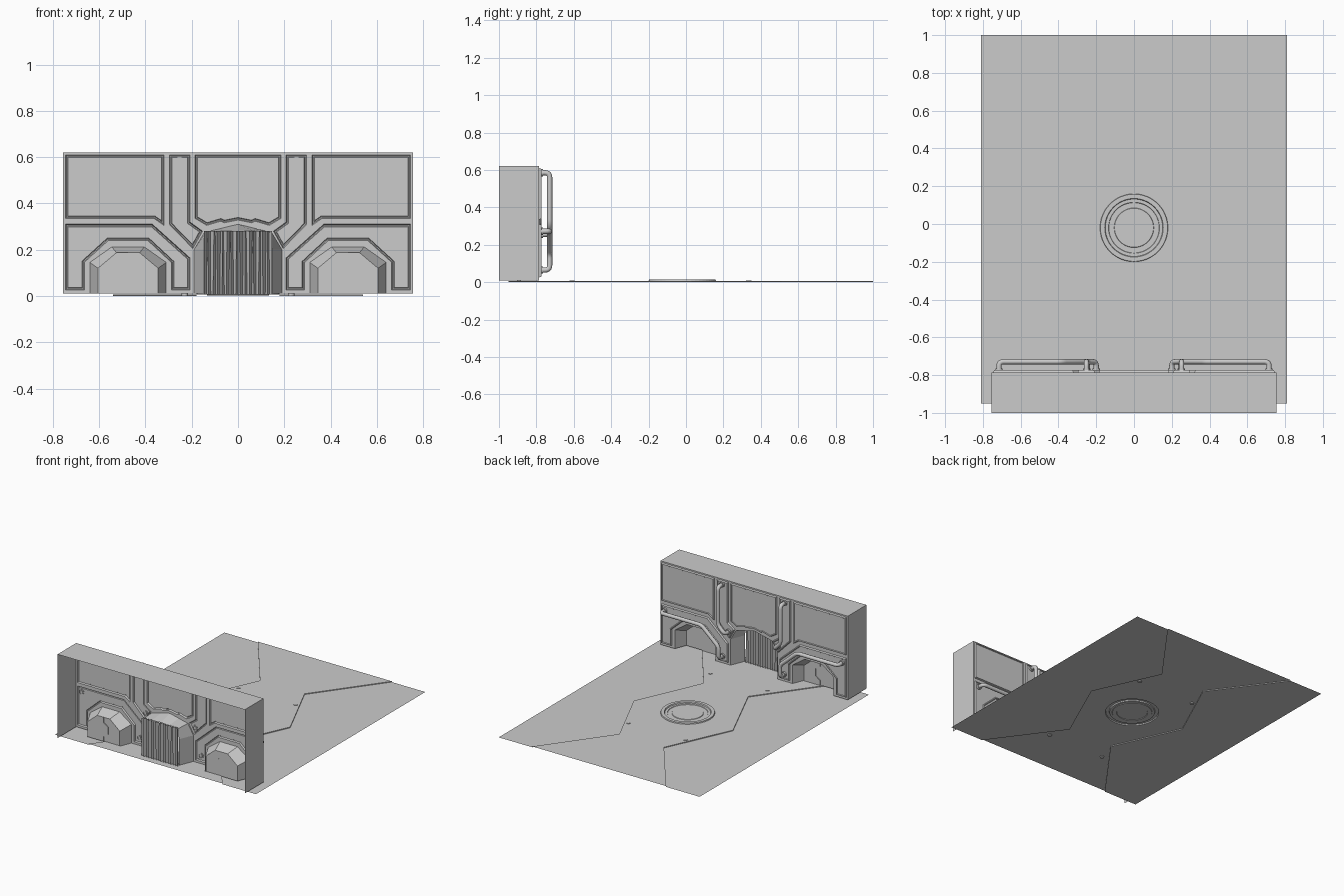
import bpy, bmesh, math
from mathutils import Vector
from mathutils.geometry import tessellate_polygon

if "Cube" in bpy.data.objects:
    bpy.data.objects.remove(bpy.data.objects["Cube"])

FACE, BACK, BASE = -0.785, -1.0, 0.01      # wall face, open rear edge, wall foot
RAISE = 0.006                              # step of the central floor strip


def on_wall(y):
    return lambda p: (p[0], y, p[1])


def on_floor(z):
    return lambda p: (p[0], p[1], z)


def mirror(pts):
    return [(-x, v) for x, v in reversed(pts)]


def inset(pts, d):
    """Mitred inward offset of a polygon."""
    area = sum(a[0] * b[1] - b[0] * a[1] for a, b in zip(pts, pts[1:] + pts[:1]))
    s = 1 if area > 0 else -1
    out = []
    for i, p in enumerate(pts):
        p = Vector(p)
        e1 = (p - Vector(pts[i - 1])).normalized()
        e2 = (Vector(pts[(i + 1) % len(pts)]) - p).normalized()
        n1, n2 = Vector((-e1.y, e1.x)) * s, Vector((-e2.y, e2.x)) * s
        out.append(tuple(p + (n1 + n2) * d / (1 + n1.dot(n2))))
    return out


def fill(bm, loops, place):
    """Flat filled polygon; loops after the first are holes."""
    flat = [p for l in loops for p in l]
    vs = [bm.verts.new(place(p)) for p in flat]
    for t in tessellate_polygon([[Vector((*p, 0)) for p in l] for l in loops]):
        try:
            bm.faces.new([vs[i] for i in t])
        except ValueError:
            pass


def bridge(bm, a, b, closed=True):
    va, vb = [bm.verts.new(p) for p in a], [bm.verts.new(p) for p in b]
    n = len(a)
    for i in range(n if closed else n - 1):
        j = (i + 1) % n
        bm.faces.new((va[i], va[j], vb[j], vb[i]))


def finish(name, bm, facing=None, smooth=False):
    bmesh.ops.remove_doubles(bm, verts=bm.verts[:], dist=1e-5)
    bm.normal_update()
    if facing:
        for f in bm.faces:
            if f.normal.dot(Vector(facing)) < -1e-4:
                f.normal_flip()
    me = bpy.data.meshes.new(name)
    bm.to_mesh(me)
    bm.free()
    ob = bpy.data.objects.new(name, me)
    bpy.context.collection.objects.link(ob)
    if smooth:
        for p in me.polygons:
            p.use_smooth = True
    return ob


def circle(r, cy, n=48):
    return [(r * math.cos(2 * math.pi * i / n), cy + r * math.sin(2 * math.pi * i / n))
            for i in range(n)]


# Outlines on the wall (x, z)
def door_arch(c, w, t, zs, zt):
    return [(c - w, BASE), (c - w, zs), (c - t, zt), (c + t, zt), (c + w, zs), (c + w, BASE)]


door_out = door_arch(-0.475, 0.165, 0.07, 0.145, 0.212)
door_in = door_arch(-0.475, 0.13, 0.05, 0.12, 0.187)
half = [(-0.19, BASE), (-0.19, 0.2), (-0.145, 0.275), (-0.07, 0.293)]
arch_out = half + [(0, 0.31)] + mirror(half)
half = [(-0.147, BASE), (-0.147, 0.2), (-0.14, 0.275), (-0.07, 0.28)]
arch_in = half + [(0, 0.283)] + mirror(half)

upper_panel = [(-0.745, 0.61), (-0.745, 0.335), (-0.363, 0.335), (-0.32, 0.305), (-0.32, 0.61)]
strip_panel = [(-0.297, 0.61), (-0.297, 0.31), (-0.195, 0.205), (-0.153, 0.28),
               (-0.208, 0.32), (-0.208, 0.61)]
lower_panel = [(-0.745, 0.31), (-0.745, 0.026), (-0.664, 0.026), (-0.664, 0.145),
               (-0.56, 0.24), (-0.39, 0.24), (-0.288, 0.145), (-0.288, 0.026),
               (-0.208, 0.026), (-0.208, 0.165), (-0.37, 0.31)]
half = [(-0.185, 0.61), (-0.185, 0.335), (-0.135, 0.305), (-0.075, 0.323), (-0.06, 0.316)]
centre_panel = half + [(0, 0.328)] + mirror(half)
panels = [centre_panel]
for p in (upper_panel, strip_panel, lower_panel):
    panels += [p, mirror(p)]

# Wall face with openings, plus top and side walls (rear is open)
bm = bmesh.new()
outline = ([(-0.755, BASE)] + door_out + arch_out + mirror(door_out)
           + [(0.755, BASE), (0.755, 0.62), (-0.755, 0.62)])
fill(bm, [outline] + panels, on_wall(FACE))
finish("wall_face", bm, (0, 1, 0))
bm = bmesh.new()
rim = [(0.755, BASE), (0.755, 0.62), (-0.755, 0.62), (-0.755, BASE)]
bridge(bm, [on_wall(FACE)(p) for p in rim], [on_wall(BACK)(p) for p in rim], False)
finish("wall_shell", bm)

# Raised wall panels with a bevelled border and small inner step
for i, p in enumerate(panels):
    bm = bmesh.new()
    steps = [(p, FACE), (inset(p, 0.004), FACE + 0.012),
             (inset(p, 0.008), FACE + 0.012), (inset(p, 0.011), FACE + 0.007)]
    for (a, ya), (b, yb) in zip(steps, steps[1:]):
        bridge(bm, [on_wall(ya)(q) for q in a], [on_wall(yb)(q) for q in b])
    fill(bm, [steps[-1][0]], on_wall(steps[-1][1]))
    finish(f"wall_panel_{i}", bm, (0, 1, 0))

# Side doorways: tapered recess and two interlocking door leaves
seam = [(-0.475, BASE), (-0.475, 0.045), (-0.44, 0.07), (-0.44, 0.122), (-0.475, 0.148),
        (-0.475, 0.187)]
for side in ("left", "right"):
    m = (lambda q: q) if side == "left" else mirror
    bm = bmesh.new()
    bridge(bm, [on_wall(FACE)(q) for q in m(door_out)],
           [on_wall(-0.87)(q) for q in m(door_in)], False)
    finish(side + "_doorway_recess", bm, (0, 1, 0))
    bm = bmesh.new()
    fill(bm, [m(door_in[:3] + seam[::-1])], on_wall(-0.87))
    fill(bm, [m(seam + door_in[3:])], on_wall(-0.864))
    bridge(bm, [on_wall(-0.87)(q) for q in seam] if side == "left" else
           [on_wall(-0.87)(q) for q in mirror(seam)],
           [on_wall(-0.864)(q) for q in m(seam)], False)
    finish(side + "_door", bm, (0, 1, 0))

# Central alcove and pleated curtain
bm = bmesh.new()
bridge(bm, [on_wall(FACE)(q) for q in arch_out], [on_wall(-0.89)(q) for q in arch_in], False)
finish("alcove_recess", bm, (0, 1, 0))
bm = bmesh.new()
top, bottom, N = [], [], 30
for i in range(N + 1):
    x = -0.147 + 0.294 * i / N
    y = -0.893 + (0.011 if i % 2 else -0.011)
    sway = 0.004 * math.sin(i * 1.9)
    top.append((x + (sway if 0 < i < N else 0), y, 0.281))
    bottom.append((x, y, 0.006))
bridge(bm, bottom, top, False)
finish("curtain", bm, (0, 1, 0))


# Pipes with rounded bends and wall flanges
def rounded(pts, r=0.025, n=5):
    pts = [Vector(p) for p in pts]
    out = [pts[0]]
    for a, b, c in zip(pts, pts[1:], pts[2:]):
        p, q = b + (a - b).normalized() * r, b + (c - b).normalized() * r
        for k in range(n + 1):
            t = k / n
            out.append(p * (1 - t) ** 2 + b * 2 * t * (1 - t) + q * t * t)
    return out + [pts[-1]]


def pipe(name, route, sx):
    r3 = [(route[0][0], FACE, route[0][1])] + [(x, -0.729, z) for x, z in route]
    r3.append((route[-1][0], FACE, route[-1][1]))
    path = rounded([(sx * x, y, z) for x, y, z in r3])
    cu = bpy.data.curves.new(name, 'CURVE')
    cu.dimensions, cu.bevel_depth, cu.bevel_resolution = '3D', 0.014, 2
    sp = cu.splines.new('POLY')
    sp.points.add(len(path) - 1)
    for pt, v in zip(sp.points, path):
        pt.co = (*v, 1)
    sp.use_smooth = True
    bpy.context.collection.objects.link(bpy.data.objects.new(name, cu))
    for x, z in (route[0], route[-1]):
        bpy.ops.mesh.primitive_cylinder_add(vertices=16, radius=0.019, depth=0.016,
                                            location=(sx * x, FACE + 0.012, z),
                                            rotation=(math.pi / 2, 0, 0))
        bpy.context.object.name = name + "_flange"


for side, sx in (("left", 1), ("right", -1)):
    pipe(side + "_upper_pipe", [(-0.252, 0.585), (-0.252, 0.31), (-0.2, 0.255)], sx)
    pipe(side + "_lower_pipe", [(-0.715, 0.272), (-0.385, 0.272), (-0.248, 0.15),
                                (-0.248, 0.065)], sx)

# Floor: raised zigzag centre strip between two lower side areas
CY = -0.02
zig = [(-0.54, -0.95), (-0.18, -0.46), (-0.4, 0.03), (-0.18, 0.51), (-0.54, 1)]
bm = bmesh.new()
fill(bm, [zig + mirror(zig), circle(0.18, CY)], on_floor(RAISE))
for z in (zig, mirror(zig)):
    s = 1 if z[0][0] > 0 else -1
    ends = [(s * 0.81, z[-1][1]), (s * 0.81, z[0][1])]
    fill(bm, [z + ends], on_floor(0))
    bridge(bm, [on_floor(0)(q) for q in z], [on_floor(RAISE)(q) for q in z], False)
finish("floor", bm, (0, 0, 1))

# Round floor ring with shallow concentric grooves inside
bm = bmesh.new()
prof = [(0.18, RAISE), (0.178, 0.014), (0.155, 0.014), (0.152, RAISE), (0.135, RAISE),
        (0.133, 0.003), (0.105, 0.003), (0.103, RAISE)]
for (ra, za), (rb, zb) in zip(prof, prof[1:]):
    bridge(bm, [on_floor(za)(q) for q in circle(ra, CY)],
           [on_floor(zb)(q) for q in circle(rb, CY)])
fill(bm, [circle(0.103, CY)], on_floor(RAISE))
finish("floor_ring", bm, (0, 0, 1))

# Floor studs
for x in (-0.23, 0.23):
    for y in (-0.61, 0.335):
        bpy.ops.mesh.primitive_cylinder_add(vertices=16, radius=0.014, depth=0.01,
                                            location=(x, y, 0.005))
        bpy.context.object.name = "floor_stud"
